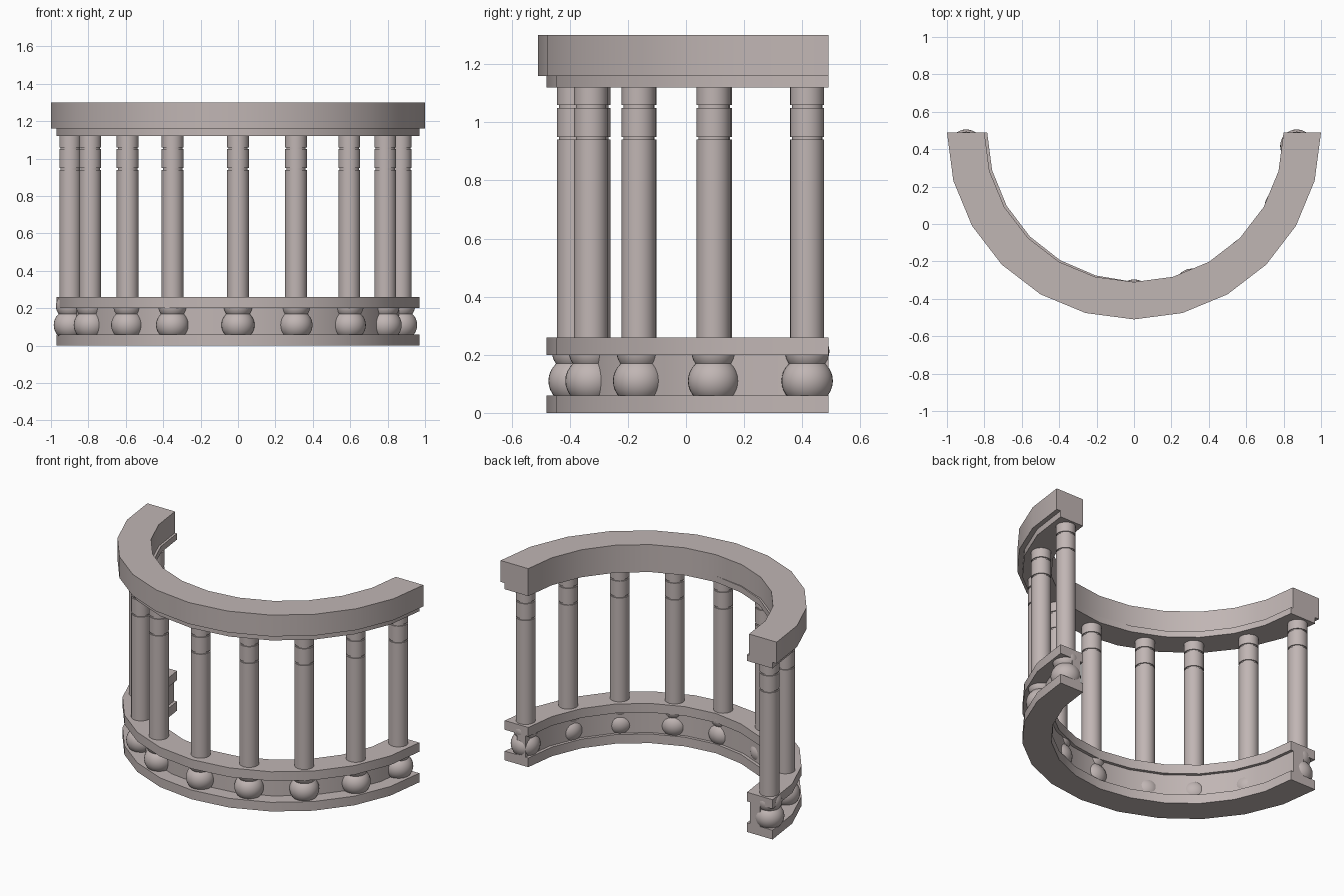
import bpy, bmesh, math

if "Cube" in bpy.data.objects:
    bpy.data.objects.remove(bpy.data.objects["Cube"])

CY = 0.49          # centre of the half circle
SEG = 12           # facets along the half circle

stone = bpy.data.materials.new("warm grey stone")
stone.diffuse_color = (0.53, 0.465, 0.455, 1)
stone.use_nodes = True
stone.node_tree.nodes["Principled BSDF"].inputs["Base Color"].default_value = stone.diffuse_color


def finish(bm, name):
    bmesh.ops.recalc_face_normals(bm, faces=bm.faces)
    me = bpy.data.meshes.new(name)
    bm.to_mesh(me)
    bm.free()
    ob = bpy.data.objects.new(name, me)
    bpy.context.collection.objects.link(ob)
    me.materials.append(stone)
    bpy.ops.object.select_all(action='DESELECT')
    ob.select_set(True)
    bpy.context.view_layer.objects.active = ob
    bpy.ops.object.shade_smooth_by_angle(angle=math.radians(30))
    return ob


def half_ring(name, r_out, r_in, z0, z1, left_extra=0.0):
    """Rectangular section swept along the half circle, slightly thicker inside at the left."""
    bm = bmesh.new()
    loops = []
    for i in range(SEG + 1):
        a = math.pi + math.pi * i / SEG
        ri = r_in - left_extra * max(0, -math.cos(a)) ** 0.5
        loops.append([bm.verts.new((r * math.cos(a), CY + r * math.sin(a), z))
                      for r, z in ((r_out, z0), (r_out, z1), (ri, z1), (ri, z0))])
    for p, q in zip(loops, loops[1:]):
        for k in range(4):
            bm.faces.new((p[k], q[k], q[(k + 1) % 4], p[(k + 1) % 4]))
    bm.faces.new(loops[0])
    bm.faces.new(loops[-1])
    return finish(bm, name)


def lathe(name, profile, x, y, n=32):
    """Closed turned part from (radius, height) points."""
    bm = bmesh.new()
    rings = [[bm.verts.new((x + r * math.cos(2 * math.pi * k / n),
                            y + r * math.sin(2 * math.pi * k / n), z)) for k in range(n)]
             for r, z in profile]
    for p, q in zip(rings, rings[1:]):
        for k in range(n):
            bm.faces.new((p[k], p[(k + 1) % n], q[(k + 1) % n], q[k]))
    bm.faces.new(rings[0])
    bm.faces.new(rings[-1])
    return finish(bm, name)


# curved rails, base wall and top beam
half_ring("bottom_rail", 0.97, 0.80, 0.0, 0.06, 0.015)
half_ring("base_wall", 0.88, 0.82, 0.055, 0.205, 0.015)
half_ring("middle_rail", 0.97, 0.80, 0.20, 0.26, 0.015)
half_ring("under_beam", 0.97, 0.80, 1.12, 1.16, 0.015)
half_ring("top_beam", 1.0, 0.80, 1.16, 1.30)

# column outline with two narrow grooves
R, G = 0.0585, 0.052
column = [(R, 0.25), (R, 0.94), (G, 0.94), (G, 0.95), (R, 0.95),
          (R, 1.05), (G, 1.05), (G, 1.06), (R, 1.06), (R, 1.125)]


def ball(rx, rz, zc, n=16):
    return [(rx * math.sin(math.pi * t / n) + 0.0005, zc - rz * math.cos(math.pi * t / n))
            for t in range(n + 1)]


# columns, each over a pair of stacked balls
spots = [(-0.897, 0.417), (-0.79, 0.10), (-0.59, -0.16), (-0.35, -0.318), (0.0, -0.385),
         (0.31, -0.327), (0.595, -0.163), (0.787, 0.095), (0.87, 0.417)]
for i, (x, y) in enumerate(spots):
    lathe(f"column_{i}", column, x, y)
    lathe(f"lower_ball_{i}", ball(0.088, 0.083, 0.11), x, y)
    lathe(f"upper_ball_{i}", ball(0.076, 0.074, 0.212), x, y)
